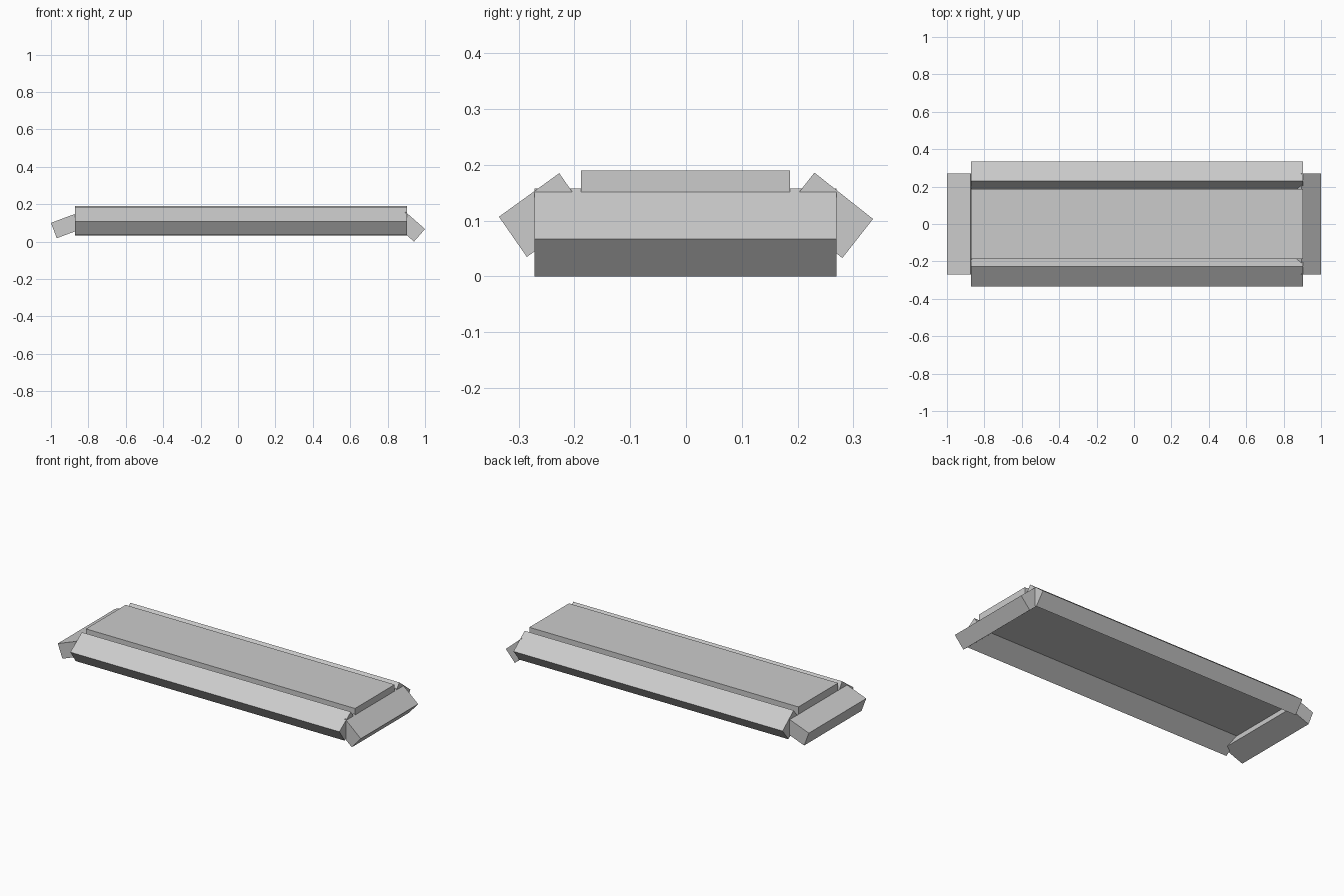
import bpy, bmesh
from mathutils import Vector

if "Cube" in bpy.data.objects:
    bpy.data.objects.remove(bpy.data.objects["Cube"])


def plank(name, a, b, d, axis, lo, hi):
    """Rectangular plank: section corner a with neighbours b and d, extruded along axis."""
    a, b, d = Vector(a), Vector(b), Vector(d)
    section = [a, b, b + d - a, d]

    def place(p, t):
        return (t, p.x, p.y) if axis == 'x' else (p.x, t, p.y)

    bm = bmesh.new()
    face = bm.faces.new([bm.verts.new(place(p, lo)) for p in section])
    ext = bmesh.ops.extrude_face_region(bm, geom=[face])
    verts = [v for v in ext['geom'] if isinstance(v, bmesh.types.BMVert)]
    shift = (hi - lo, 0, 0) if axis == 'x' else (0, hi - lo, 0)
    bmesh.ops.translate(bm, vec=shift, verts=verts)
    bmesh.ops.recalc_face_normals(bm, faces=bm.faces)
    mesh = bpy.data.meshes.new(name)
    bm.to_mesh(mesh)
    bm.free()
    obj = bpy.data.objects.new(name, mesh)
    bpy.context.collection.objects.link(obj)
    return obj


X0, X1 = -0.872, 0.904   # shared length of slab and long rails

# Flat top slab
plank("top_slab", (-0.188, 0.107), (0.186, 0.107), (-0.188, 0.19), 'x', X0, X1)

# Long tilted rails (section corners in y, z)
plank("front_rail", (-0.335, 0.107), (-0.227, 0.185), (-0.285, 0.035), 'x', X0, X1)
plank("back_rail", (0.335, 0.103), (0.23, 0.186), (0.28, 0.033), 'x', X0, X1)

# Short end rails, tilted by different amounts (section corners in x, z)
plank("right_end_rail", (1.0, 0.067), (0.896, 0.158), (0.941, 0.0), 'y', -0.271, 0.27)
plank("left_end_rail", (-1.0, 0.10), (-0.874, 0.147), (-0.969, 0.018), 'y', -0.271, 0.27)
